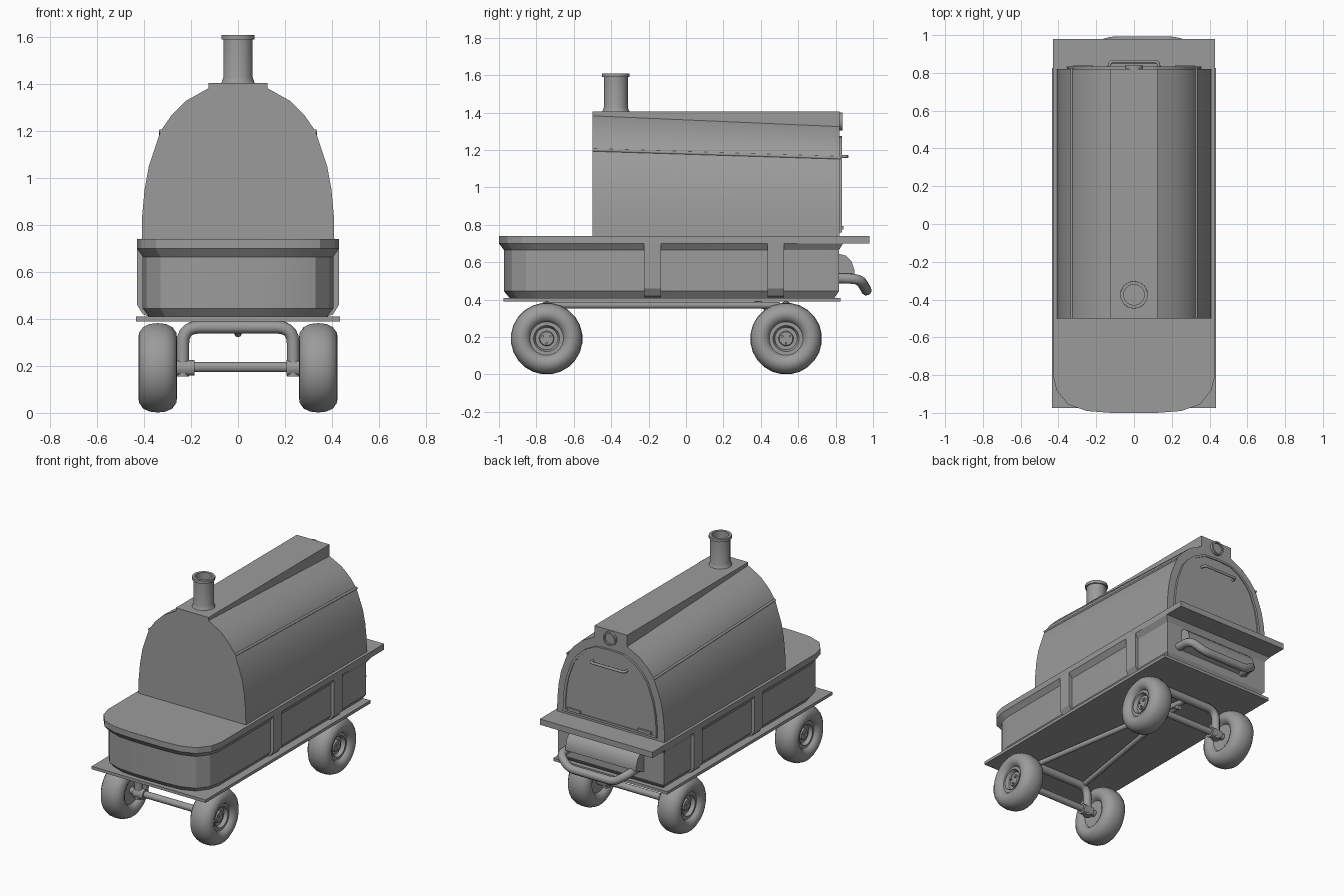
import bpy, bmesh, math
from mathutils import Vector

cube = bpy.data.objects.get("Cube")
if cube:
    bpy.data.objects.remove(cube, do_unlink=True)

grey = bpy.data.materials.new("plain_grey")
grey.use_nodes = True
COLOUR = (0.33, 0.33, 0.33, 1)
grey.diffuse_color = COLOUR
grey.node_tree.nodes["Principled BSDF"].inputs["Base Color"].default_value = COLOUR


def loft(name, rings, angle=30):
    """Skin a list of equal-length point rings and cap both ends."""
    bm = bmesh.new()
    loops = [[bm.verts.new(p) for p in ring] for ring in rings]
    n = len(loops[0])
    for a, b in zip(loops, loops[1:]):
        for i in range(n):
            bm.faces.new((a[i], a[(i + 1) % n], b[(i + 1) % n], b[i]))
    bm.faces.new(loops[0])
    bm.faces.new(loops[-1])
    bmesh.ops.recalc_face_normals(bm, faces=bm.faces)
    mesh = bpy.data.meshes.new(name)
    bm.to_mesh(mesh)
    bm.free()
    mesh.materials.append(grey)
    for poly in mesh.polygons:
        poly.use_smooth = True
    mesh.set_sharp_from_angle(angle=math.radians(angle))
    obj = bpy.data.objects.new(name, mesh)
    bpy.context.collection.objects.link(obj)
    return obj


def box(name, x0, x1, y0, y1, z0, z1):
    ring = lambda z: [(x0, y0, z), (x1, y0, z), (x1, y1, z), (x0, y1, z)]
    return loft(name, [ring(z0), ring(z1)])


def lathe(name, centre, axis, profile, sides, angle=30):
    """Revolve (offset along axis, radius) pairs about an axis through centre."""
    rings = []
    for along, r in profile:
        ring = []
        for k in range(sides):
            t = math.tau * (k + 0.5) / sides
            c, s = r * math.cos(t), r * math.sin(t)
            local = {"x": (along, c, s), "y": (c, along, s), "z": (c, s, along)}[axis]
            ring.append(Vector(centre) + Vector(local))
        rings.append(ring)
    return loft(name, rings, angle)


def tube(name, points, radius, bend=0):
    """Round pipe along points, with corners rounded over the bend distance."""
    pts = [Vector(p) for p in points]
    path = [pts[0]]
    for a, p, b in zip(pts, pts[1:], pts[2:]):
        start = p + (a - p).normalized() * bend
        end = p + (b - p).normalized() * bend
        for k in range(6):
            t = k / 5
            path.append(start * (1 - t) ** 2 + p * 2 * t * (1 - t) + end * t * t)
    path.append(pts[-1])
    curve = bpy.data.curves.new(name, "CURVE")
    curve.dimensions = "3D"
    curve.bevel_depth = radius
    curve.bevel_resolution = 3
    curve.use_fill_caps = True
    spline = curve.splines.new("POLY")
    spline.points.add(len(path) - 1)
    for sp, p in zip(spline.points, path):
        sp.co = (*p, 1)
    spline.use_smooth = True
    curve.materials.append(grey)
    obj = bpy.data.objects.new(name, curve)
    bpy.context.collection.objects.link(obj)
    return obj


# Base plate, tub with flared rim, rear shelf
box("base_plate", -0.435, 0.435, -0.975, 0.825, 0.39, 0.41)
half = [(0.43, 0.84), (0.43, -0.8), (0.41, -0.88), (0.35, -0.955), (0.25, -0.99), (0.12, -1.0)]
plan = half + [(-x, y) for x, y in reversed(half)]


def plan_ring(z, inset):
    return [(x * (1 - inset / 0.43), y * (1 - inset / 0.9), z) for x, y in plan]


loft("tub", [plan_ring(z, i) for z, i in
             [(0.41, 0.05), (0.445, 0.024), (0.665, 0.024), (0.70, 0), (0.74, 0)]], 20)
box("rear_shelf", -0.43, 0.43, 0.8, 0.98, 0.70, 0.74)

# Upright ribs on the tub sides
for side in (1, -1):
    section = [(0.38, 0.41), (0.405, 0.42), (0.43, 0.46), (0.43, 0.70), (0.38, 0.70)]
    for y0, y1 in ((-0.225, -0.135), (0.435, 0.525)):
        loft("side_rib", [[(side * x, y, z) for x, z in section] for y in (y0, y1)])

# Domed hood, lower at the back
arch = [(0.41, 0.74), (0.408, 0.84), (0.398, 0.95), (0.38, 1.05), (0.33, 1.2),
        (0.285, 1.265), (0.22, 1.33), (0.125, 1.383)]
arch += [(0, 1.39)] + [(-x, z) for x, z in reversed(arch)]
DROP = 0.91


def arch_ring(y, scale=1, shrink=1, lift=0):
    return [(x * shrink, y, 0.74 + lift + (z - 0.74) * scale * shrink) for x, z in arch]


loft("hood", [arch_ring(-0.5), arch_ring(0.82, DROP)], 20)
box("hood_top_box", -0.125, 0.125, -0.5, 0.82, 1.3, 1.405)
for side in (1, -1):
    tube("hood_seam", [(side * 0.329, -0.5, 1.2), (side * 0.329, 0.825, 1.158)], 0.008)

# Rear door with recessed panel, handle, hinges and round gauge
loft("rear_door", [arch_ring(y, DROP, s, l) for y, s, l in
                   [(0.81, 0.87, 0.02), (0.835, 0.87, 0.02), (0.835, 0.82, 0.035),
                    (0.829, 0.82, 0.035)]], 20)
tube("door_handle", [(-0.13, 0.82, 1.165), (-0.13, 0.86, 1.165),
                     (0.13, 0.86, 1.165), (0.13, 0.82, 1.165)], 0.009, 0.02)
for side in (1, -1):
    x = side * 0.27
    box("door_hinge", x - 0.05, x + 0.05, 0.82, 0.842, 0.775, 0.795)
lathe("rear_gauge", (0, 0.82, 1.352), "y",
      [(-0.01, 0.048), (0.018, 0.048), (0.018, 0.037), (0.008, 0.037)], 20)

# Chimney
lathe("chimney", (0, -0.375, 1.4), "z",
      [(0, 0.076), (0.012, 0.07), (0.03, 0.064), (0.19, 0.064), (0.19, 0.073),
       (0.21, 0.073), (0.21, 0.055), (0.03, 0.055)], 14, 40)

# Rear hitch hood and its bent push bar
hitch = [(0.8, 0.49), (0.9, 0.53), (0.9, 0.56), (0.885, 0.605), (0.855, 0.635), (0.8, 0.65)]
loft("hitch_hood", [[(x, y, z) for y, z in hitch] for x in (-0.25, 0.29)])
tube("push_bar", [(-0.21, 0.8, 0.515), (-0.21, 0.93, 0.51), (-0.13, 0.965, 0.45),
                  (0.22, 0.965, 0.45), (0.31, 0.93, 0.51), (0.31, 0.8, 0.515)], 0.028, 0.045)

# Axle frames and wheels
tyre = [(-0.05, 0.07), (-0.05, 0.09), (-0.07, 0.1), (-0.082, 0.125), (-0.08, 0.15),
        (-0.062, 0.175), (-0.035, 0.188), (0, 0.192)]
tyre += [(-x, r) for x, r in reversed(tyre[:-1])] + [(0.055, 0.07), (0.03, 0.06), (0.03, 0.04),
                                                     (0.042, 0.036)]
for y, end in ((-0.745, "front"), (0.535, "rear")):
    tube(end + "_axle_frame", [(-0.235, y, 0.155), (-0.235, y, 0.365),
                               (0.235, y, 0.365), (0.235, y, 0.155)], 0.027, 0.07)
    tube(end + "_axle_bar", [(-0.3, y, 0.195), (0.3, y, 0.195)], 0.023)
    for side in (1, -1):
        centre = Vector((side * 0.342, y, 0.192))
        lathe(end + "_wheel", centre, "x", [(side * a, r) for a, r in tyre], 24, 40)
        lathe(end + "_wheel_bearing", (side * 0.235, y, 0.192), "x",
              [(-0.028, 0.035), (0.05, 0.035)], 12)
        for k in range(3):
            t = math.tau * k / 3 + math.pi / 6
            bolt = centre + Vector((side * 0.042, 0.024 * math.cos(t), 0.024 * math.sin(t)))
            lathe("wheel_bolt", bolt, "x", [(-0.01, 0.007), (0.01, 0.007)], 6)

# Converging under-frame rods and steering stub
for side in (1, -1):
    tube("underframe_rod", [(side * 0.2, -0.745, 0.37), (0, 0.5, 0.37)], 0.018)
tube("steering_stub", [(0, 0.37, 0.395), (0, 0.46, 0.335)], 0.015)
